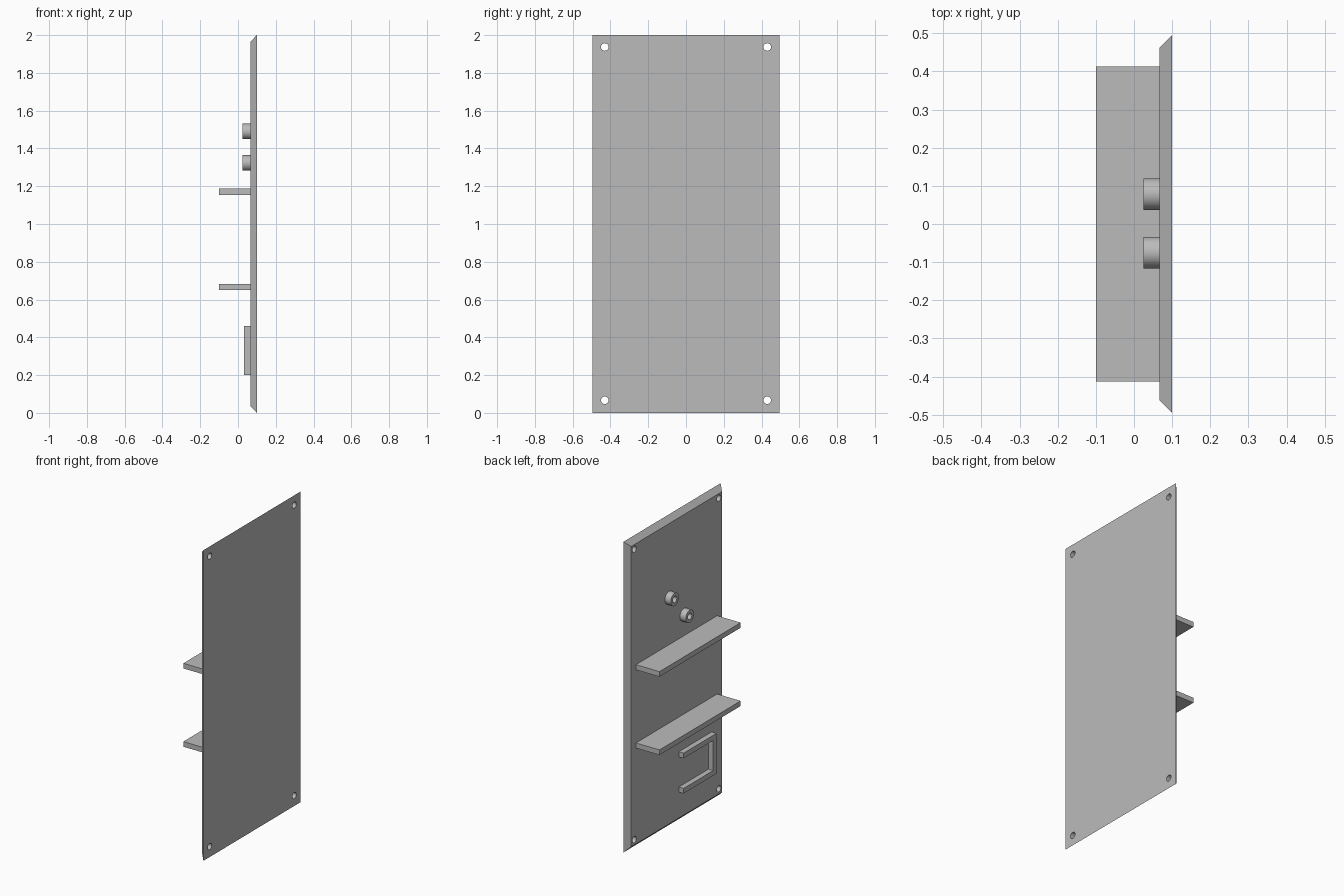
import bpy, bmesh
from math import pi
from mathutils import Matrix, Vector

cube = bpy.data.objects.get("Cube")
if cube:
    bpy.data.objects.remove(cube, do_unlink=True)

# One plain grey for everything
grey = bpy.data.materials.new("plain grey")
grey.use_nodes = True
colour = (0.5, 0.5, 0.5, 1)
grey.diffuse_color = colour
grey.node_tree.nodes["Principled BSDF"].inputs["Base Color"].default_value = colour

BACK, FACE = 0.1, 0.067   # x of the panel's wide face and of its narrower face


def finish(name, bm):
    bmesh.ops.recalc_face_normals(bm, faces=bm.faces)
    mesh = bpy.data.meshes.new(name)
    bm.to_mesh(mesh)
    bm.free()
    mesh.materials.append(grey)
    obj = bpy.data.objects.new(name, mesh)
    bpy.context.collection.objects.link(obj)
    return obj


def select_only(obj):
    bpy.ops.object.select_all(action='DESELECT')
    obj.select_set(True)
    bpy.context.view_layer.objects.active = obj


def smooth(obj):
    select_only(obj)
    bpy.ops.object.shade_smooth_by_angle(angle=pi / 6)


def prism(name, outline, x0, x1):
    """Extrude a (y, z) outline along x."""
    bm = bmesh.new()
    face = bm.faces.new([bm.verts.new((x0, y, z)) for y, z in outline])
    new = bmesh.ops.extrude_face_region(bm, geom=[face])["geom"]
    verts = [v for v in new if isinstance(v, bmesh.types.BMVert)]
    bmesh.ops.translate(bm, verts=verts, vec=(x1 - x0, 0, 0))
    return finish(name, bm)


def rectangle(y0, y1, z0, z1):
    return [(y0, z0), (y1, z0), (y1, z1), (y0, z1)]


# Panel with bevelled rim
panel = prism("panel", rectangle(-0.495, 0.495, 0, 2), BACK, FACE)
bevel = BACK - FACE
for v in panel.data.vertices:
    if v.co.x < (BACK + FACE) / 2:
        v.co.y -= bevel if v.co.y > 0 else -bevel
        v.co.z -= bevel if v.co.z > 1 else -bevel

# Four corner screw holes
bm = bmesh.new()
for y in (-0.43, 0.43):
    for z in (0.067, 1.937):
        place = Matrix.Translation((0.08, y, z)) @ Matrix.Rotation(pi / 2, 4, 'Y')
        bmesh.ops.create_cone(bm, cap_ends=True, segments=32, radius1=0.02,
                              radius2=0.02, depth=0.2, matrix=place)
cutter = finish("hole_cutter", bm)
cutter.hide_render = True
mod = panel.modifiers.new("screw holes", 'BOOLEAN')
mod.operation = 'DIFFERENCE'
mod.solver = 'EXACT'
mod.object = cutter
select_only(panel)
bpy.ops.object.modifier_apply(modifier=mod.name)
bpy.data.objects.remove(cutter, do_unlink=True)
smooth(panel)

# Two shelves
for name, z in (("lower_shelf", 0.65), ("upper_shelf", 1.154)):
    prism(name, rectangle(-0.413, 0.413, z, z + 0.033), -0.1, FACE)

# Open U-shaped raised rail
y0, y1, z0, z1, t = -0.357, -0.023, 0.2, 0.46, 0.033
prism("u_rail", [(y1, z0), (y0, z0), (y0, z1), (y1, z1), (y1, z1 - t),
                 (y0 + t, z1 - t), (y0 + t, z0 + t), (y1, z0 + t)], 0.033, FACE)

# Two hollow bosses, a ring profile turned about the x axis
for name, y, z in (("upper_boss", 0.078, 1.49), ("lower_boss", -0.075, 1.323)):
    bm = bmesh.new()
    centre = Vector((0, y, z))
    ring = [(FACE, 0.02), (0.025, 0.02), (0.025, 0.041), (FACE, 0.041)]
    verts = [bm.verts.new((x, y, z + r)) for x, r in ring]
    edges = [bm.edges.new((verts[i], verts[i - 1])) for i in range(4)]
    bmesh.ops.spin(bm, geom=verts + edges, cent=centre, axis=(1, 0, 0),
                   angle=2 * pi, steps=48, use_merge=True)
    bmesh.ops.remove_doubles(bm, verts=bm.verts, dist=0.0001)
    smooth(finish(name, bm))
